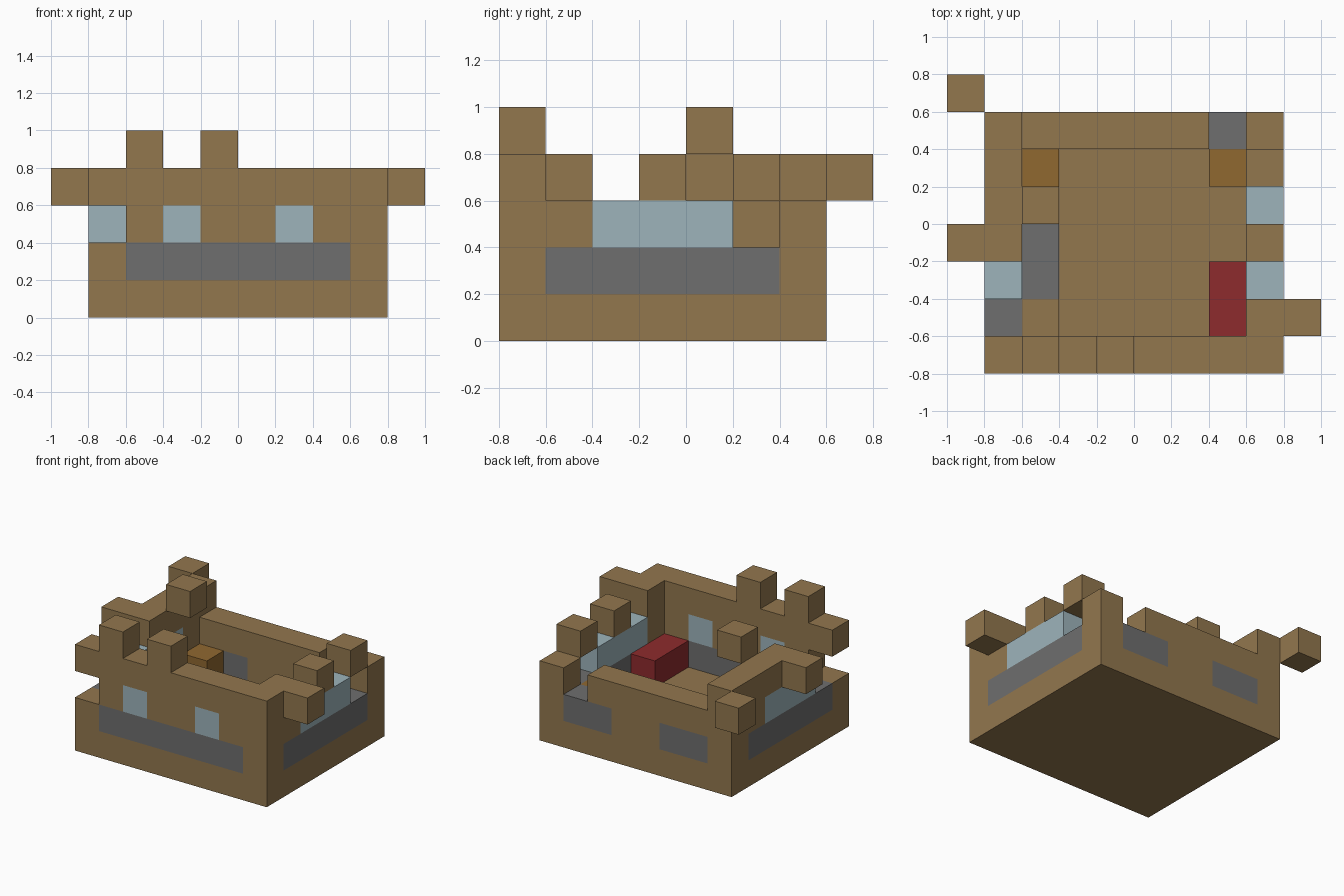
import bpy, bmesh
from mathutils import Vector

cube = bpy.data.objects.get("Cube")
if cube:
    bpy.data.objects.remove(cube, do_unlink=True)

UNIT = 0.2
ORIGIN = Vector((-1.0, -0.8, 0.0))
PALETTE = {
    "brown_plank": (0.288, 0.184, 0.076),
    "grey_stone": (0.156, 0.156, 0.156),
    "pale_glass": (0.337, 0.456, 0.497),
    "golden_wood": (0.279, 0.138, 0.030),
    "red_cloth": (0.270, 0.024, 0.026),
}
BROWN, GREY, GLASS, GOLD, RED = PALETTE

materials = {}
for name, rgb in PALETTE.items():
    mat = bpy.data.materials.new(name)
    mat.use_nodes = True
    mat.diffuse_color = (*rgb, 1)
    bsdf = next(n for n in mat.node_tree.nodes if n.type == "BSDF_PRINCIPLED")
    bsdf.inputs["Base Color"].default_value = (*rgb, 1)
    bsdf.inputs["Roughness"].default_value = 0.9
    materials[name] = mat

parts = {}      # part name -> {cell: colour}


def fill(part, colour, xs, ys, zs):
    """Fill a block of cells; each range is one index or (first, last)."""
    spans = [(s, s) if isinstance(s, int) else s for s in (xs, ys, zs)]
    cells = parts.setdefault(part, {})
    for x in range(spans[0][0], spans[0][1] + 1):
        for y in range(spans[1][0], spans[1][1] + 1):
            for z in range(spans[2][0], spans[2][1] + 1):
                cells[x, y, z] = colour


def clear(part, *cells):
    for cell in cells:
        parts[part].pop(cell, None)


# Floor slab
fill("floor", BROWN, (1, 8), (0, 6), 0)

# Front wall with stone band, two windows, broken corner and two merlons
fill("front_wall", BROWN, (1, 8), 0, (1, 3))
fill("front_wall", GREY, (2, 7), 0, 1)
for x in (3, 6):
    fill("front_wall", GLASS, x, 0, 2)
for x in (2, 4):
    fill("front_wall", BROWN, x, 0, 4)
clear("front_wall", (1, 0, 2))

# Back wall with two stone panels and a gap
fill("back_wall", BROWN, (1, 8), 6, (1, 2))
for x in (2, 6):
    fill("back_wall", GREY, (x, x + 1), 6, 1)
clear("back_wall", (7, 6, 2))

# Side walls with stone band and long window
for part, x in (("right_wall", 1), ("left_wall", 8)):
    fill(part, BROWN, x, (1, 5), (1, 2))
    fill(part, GREY, x, (1, 5), 1)
    fill(part, GLASS, x, (2, 4), 2)
clear("right_wall", (1, 1, 2))
clear("left_wall", (8, 5, 2))
fill("right_wall", BROWN, 1, (3, 6), 3)
for y in (1, 3, 5):
    fill("left_wall", BROWN, 8, y, 3)

# Loose blocks around the ruin
fill("left_loose_block", BROWN, 9, 1, 3)
fill("right_loose_block", BROWN, 0, 3, 3)
fill("back_loose_block", BROWN, 0, 7, 3)
fill("upper_loose_block", BROWN, 2, 4, 4)

# Furniture
fill("bed", RED, 7, (1, 2), 1)
fill("stone_counter", GREY, 2, (2, 3), 1)
fill("wooden_counter", BROWN, 2, 1, 1)
fill("right_chest", GOLD, 2, 5, 1)
fill("left_chest", GOLD, 7, 5, 1)

occupied = {cell for cells in parts.values() for cell in cells}


def build(part, cells):
    """Make the outer skin of the cells and merge flat faces of one colour."""
    colours = sorted(set(cells.values()))
    bm = bmesh.new()
    for cell, colour in cells.items():
        centre = Vector(cell) + Vector((0.5, 0.5, 0.5))
        for axis in range(3):
            for sign in (-1, 1):
                normal = Vector((0, 0, 0))
                normal[axis] = sign
                if tuple(int(c + n) for c, n in zip(cell, normal)) in occupied:
                    continue
                u = Vector((0, 0, 0))
                u[(axis + 1) % 3] = 0.5
                v = normal.cross(u)
                mid = centre + normal * 0.5
                corners = (mid - u - v, mid + u - v, mid + u + v, mid - u + v)
                face = bm.faces.new([bm.verts.new(ORIGIN + c * UNIT) for c in corners])
                face.material_index = colours.index(colour)
    bmesh.ops.remove_doubles(bm, verts=bm.verts[:], dist=0.001)
    bmesh.ops.dissolve_limit(bm, angle_limit=0.01, verts=bm.verts[:],
                             edges=bm.edges[:], delimit={"MATERIAL"})
    mesh = bpy.data.meshes.new(part)
    bm.to_mesh(mesh)
    bm.free()
    for colour in colours:
        mesh.materials.append(materials[colour])
    bpy.context.collection.objects.link(bpy.data.objects.new(part, mesh))


for part, cells in parts.items():
    build(part, cells)
